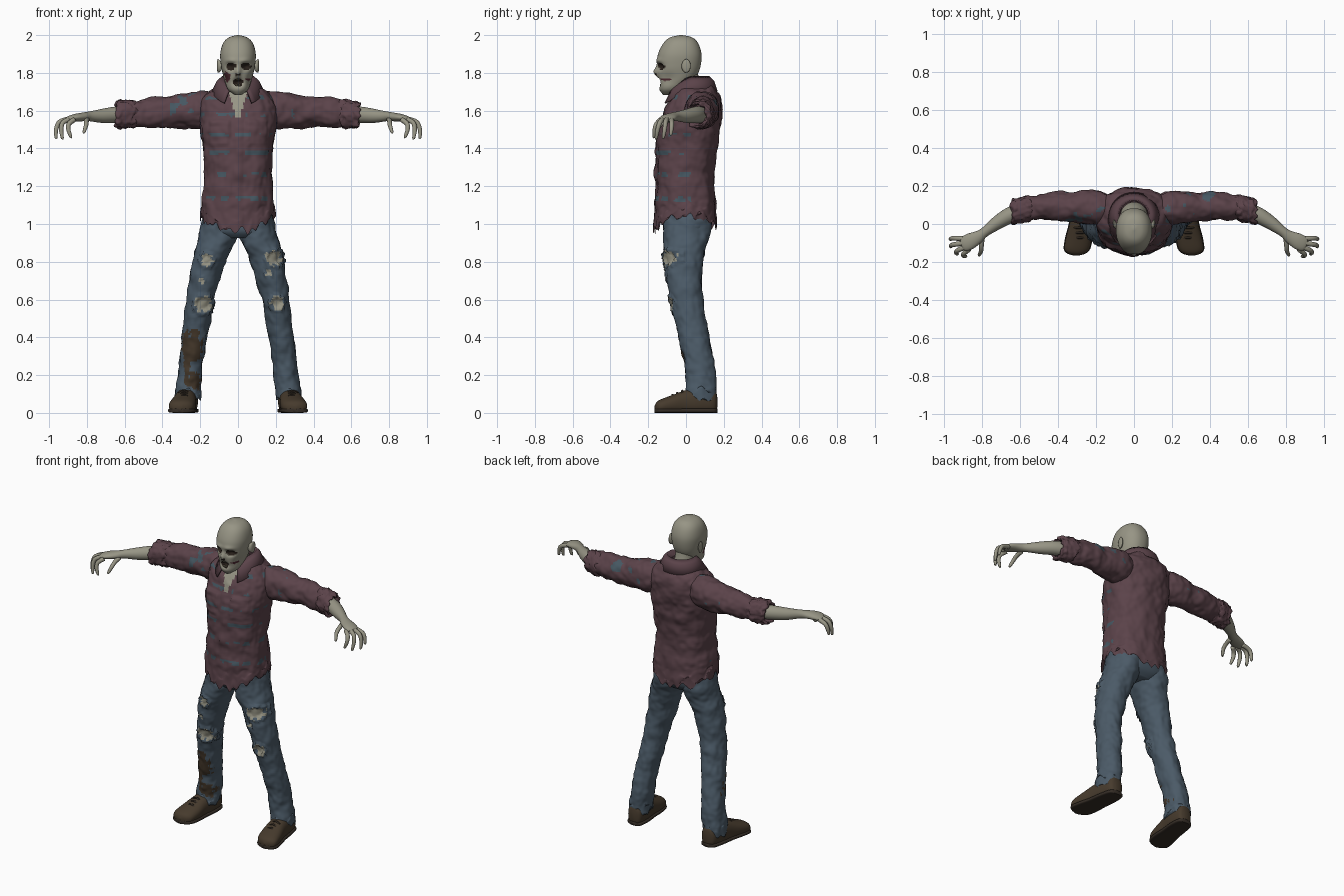
import bpy, bmesh, math, random
from mathutils import Vector, noise

random.seed(4)
cube = bpy.data.objects.get("Cube")
if cube:
    bpy.data.objects.remove(cube, do_unlink=True)


def material(name, r, g, b):
    m = bpy.data.materials.new(name)
    m.use_nodes = True
    m.diffuse_color = (r, g, b, 1)
    m.node_tree.nodes["Principled BSDF"].inputs["Base Color"].default_value = (r, g, b, 1)
    return m


SKIN = material("pale skin", .31, .30, .235)
SHIRT = material("maroon cloth", .105, .056, .068)
DENIM = material("blue denim", .07, .102, .135)
LEATHER = material("brown leather", .062, .043, .026)
SOLE = material("dark sole", .035, .026, .019)
TEAL = material("faded teal", .06, .095, .12)
MUD = material("dried mud", .06, .04, .024)
HOLLOW = material("dark hollow", .022, .015, .011)
GORE = material("raw flesh", .075, .022, .03)
TEETH = material("old teeth", .25, .22, .14)
X, Y, Z = Vector((1, 0, 0)), Vector((0, 1, 0)), Vector((0, 0, 1))


def finish(name, bm, mats):
    me = bpy.data.meshes.new(name)
    for f in bm.faces:
        f.smooth = True
    bm.to_mesh(me)
    bm.free()
    for m in mats:
        me.materials.append(m)
    ob = bpy.data.objects.new(name, me)
    bpy.context.collection.objects.link(ob)
    return ob


def spline(secs, steps):
    """Smooth interpolation through the cross-sections."""
    out = []
    for i in range(len(secs) - 1):
        a, b, c, d = (secs[max(i - 1, 0)], secs[i], secs[i + 1], secs[min(i + 2, len(secs) - 1)])
        for k in range(steps):
            t = k / steps
            out.append([q + t * ((r - p) / 2 + t * (p - 2.5 * q + 2 * r - s / 2
                        + t * (1.5 * (q - r) + (s - p) / 2)))
                        for p, q, r, s in zip(a, b, c, d)])
    return out + [list(secs[-1])]


def loft(name, secs, mats, ref, axis=None, seg=24, steps=4, power=2, side=1,
         wrinkle=0, warp=None, paint=None, caps=True):
    """Skin elliptical sections (x, y, z, radius_u, radius_v)."""
    rows = spline(secs, steps)
    bm, rings = bmesh.new(), []
    for i, (x, y, z, a, b) in enumerate(rows):
        t = axis or (Vector(rows[min(i + 1, len(rows) - 1)][:3]) - Vector(rows[max(i - 1, 0)][:3])).normalized()
        u = (ref - t * ref.dot(t)).normalized()
        v = t.cross(u)
        ring = []
        for k in range(seg):
            w = math.tau * k / seg
            c, s = [math.copysign(abs(q) ** (2 / power), q) for q in (math.cos(w), math.sin(w))]
            p = Vector((x, y, z)) + u * a * c + v * b * s
            ring.append(bm.verts.new((p.x * side, p.y, p.z)))
        rings.append(ring)
    for r, q in zip(rings, rings[1:]):
        for k in range(seg):
            bm.faces.new((r[k], r[(k + 1) % seg], q[(k + 1) % seg], q[k]))
    if caps:
        bm.faces.new(rings[0])
        bm.faces.new(rings[-1])
    bmesh.ops.recalc_face_normals(bm, faces=bm.faces)
    bm.normal_update()
    normals = [v.normal.copy() for v in bm.verts]
    for v, n in zip(bm.verts, normals):
        if wrinkle:
            v.co += n * wrinkle * (noise.noise(v.co * 13) + .45 * noise.noise(v.co * 34))
        if warp:
            v.co = warp(v.co.copy(), n)
    bm.normal_update()
    if paint:
        for f in bm.faces:
            f.material_index = paint(f.calc_center_median(), f.normal)
    return finish(name, bm, mats)


def bump(u, v, cu, cv, ru, rv):
    return math.exp(-((u - cu) / ru) ** 2 - ((v - cv) / rv) ** 2)


def inside(u, v, cu, cv, ru, rv, p, rough=.3):
    return math.hypot((u - cu) / ru, (v - cv) / rv) + rough * noise.noise(p * 45) < 1


# Head: hollow eyes, sunken cheeks, open mouth
def head_warp(p, n):
    ax = abs(p.x)
    p.x *= 1 - .13 * bump(p.y, p.z, -.1, 1.765, .04, .03)
    if n.y < 0:
        p.y += .026 * bump(ax, p.z, .04, 1.833, .022, .018) + .03 * bump(p.x, p.z, 0, 1.75, .022, .018)
        p.y -= .02 * bump(p.x, p.z, 0, 1.805, .014, .025) + .008 * bump(ax, p.z, .035, 1.865, .03, .012)
    return p


def head_paint(c, n):
    ax = abs(c.x)
    if c.y < -.07:
        if inside(ax, c.z, .041, 1.834, .027, .02, c) or inside(c.x, c.z, 0, 1.751, .028, .021, c):
            return 1
        if inside(ax, c.z, .009, 1.79, .007, .008, c):
            return 1
        if inside(c.y, c.z, -.108, 1.778, .032, .026, c, .7) and (c.x < 0 or c.z < 1.77):
            return 2
    return 0


loft("head", [(0, -.125 + .035, 1.683, .018, .03), (0, -.08, 1.71, .052, .06), (0, -.06, 1.75, .07, .085),
              (0, -.045, 1.79, .08, .105), (0, -.038, 1.84, .09, .116), (0, -.033, 1.90, .094, .115),
              (0, -.028, 1.955, .08, .093), (0, -.026, 1.987, .05, .06), (0, -.026, 2, .006, .007)],
     [SKIN, HOLLOW, GORE], X, Z, seg=88, steps=9, power=2.25, warp=head_warp, paint=head_paint)
loft("neck", [(0, .05, 1.58, .085, .07), (0, .045, 1.68, .062, .06), (0, .015, 1.75, .056, .058),
              (0, .0, 1.82, .06, .06)], [SKIN], X, Z, steps=3)
for s, label in ((1, "left"), (-1, "right")):
    loft(label + "_ear", [(.088, -.012, 1.835, .012, .022), (.1, -.002, 1.836, .021, .034),
                          (.108, .004, 1.838, .02, .034), (.112, .005, 1.838, .006, .012)],
         [SKIN], Y, X, seg=16, steps=3, side=s)
for row, z in (("upper", 1.766), ("lower", 1.736)):
    for i in range(-2, 3):
        loft(f"{row}_tooth_{i + 3}", [(i * .008, -.134 + .002 * i * i, z - .006, .003, .003),
                                      (i * .008, -.134 + .002 * i * i, z + .006, .0035, .003)],
             [TEETH], X, Z, seg=8, steps=1, power=4)


# Shirt body: raised pockets and placket, ragged tails, open throat
def shirt_warp(p, n):
    if n.y < -.3:
        if abs(abs(p.x) - .1) < .052 and 1.42 < p.z < 1.555:
            p.y -= .007 + .004 * (p.z > 1.525)
        elif abs(p.x) < .016 and p.z < 1.56:
            p.y -= .006
    w = max(0, (1.13 - p.z) / .13)
    p.z += w * (.065 * min(1, abs(p.x) / .19) ** 2 - .02 + .045 * noise.noise(p * 30))
    return p


def shirt_paint(c, n):
    if c.z > 1.56 and c.y < .06 and abs(c.x) < .008 + .3 * (c.z - 1.56):
        return 1
    stripe = any(abs(c.z - z) < .011 for z in (1.13, 1.26, 1.375, 1.475, 1.58, 1.67))
    if stripe and c.y < .03 and noise.noise(c * 17) > .12:
        return 2
    return 0


loft("shirt_body", [(0, .0, .99, .196, .163), (0, -.002, 1.1, .19, .158), (0, -.004, 1.25, .18, .154),
                    (0, .005, 1.4, .186, .16), (0, .021, 1.52, .203, .161), (0, .041, 1.62, .202, .146),
                    (0, .052, 1.68, .176, .123), (0, .05, 1.722, .12, .098), (0, .047, 1.74, .07, .075)],
     [SHIRT, SKIN, TEAL], X, Z, seg=128, steps=12, power=2.35, wrinkle=.011,
     warp=shirt_warp, paint=shirt_paint, caps=False)

# Folded collar with two points at the front
bm, strips = bmesh.new(), []
for i in range(33):
    a = math.radians(-90 + 24 + (360 - 48) * i / 32)
    f = max(0, -math.sin(a)) ** 2
    strips.append([bm.verts.new((rx * math.cos(a), .042 + ry * math.sin(a), z)) for rx, ry, z in (
        (.078, .08, 1.70 - .05 * f), (.086, .085 + .015 * f, 1.775 - .045 * f),
        (.105, .1 + .03 * f, 1.755 - .055 * f), (.132 + .05 * f, .118 + .055 * f, 1.70 - .075 * f))])
for p, q in zip(strips, strips[1:]):
    for k in range(3):
        bm.faces.new((p[k], q[k], q[k + 1], p[k + 1]))
collar = finish("collar", bm, [SHIRT])
collar.modifiers.new("thickness", "SOLIDIFY").thickness = .008


# Sleeves with torn rolled cuffs, forearms and clawed hands
def sleeve_paint(c, n):
    if c.x > 0 and c.y > .08 and inside(c.x, c.z, .39, 1.635, .035, .03, c, .2):
        return 1
    return int(n.z > -.2 and noise.noise(c * 21) > .42 and abs(c.x) < .36)


def torn_cuff(p, n):
    return p + n * .012 * noise.noise(p * 55) + X * .012 * noise.noise(p * 38)


FINGERS = {
    "little": [(.895, -.078, 1.553), (.945, -.075, 1.535), (.962, -.077, 1.505), (.967, -.08, 1.475)],
    "ring": [(.895, -.1, 1.556), (.945, -.108, 1.54), (.963, -.113, 1.5), (.963, -.12, 1.458)],
    "middle": [(.885, -.12, 1.556), (.926, -.138, 1.538), (.936, -.15, 1.5), (.93, -.158, 1.455)],
    "index": [(.868, -.133, 1.552), (.895, -.155, 1.53), (.898, -.166, 1.5), (.885, -.17, 1.462)],
    "thumb": [(.8, -.075, 1.553), (.803, -.115, 1.54), (.805, -.142, 1.52), (.815, -.163, 1.487)]}
for s, label in ((1, "left"), (-1, "right")):
    loft(label + "_sleeve", [(.1, .07, 1.605, .075, .088), (.2, .085, 1.602, .09, .1), (.3, .09, 1.597, .08, .09),
                             (.42, .095, 1.59, .073, .08), (.52, .088, 1.585, .064, .073), (.6, .075, 1.58, .058, .065)],
         [SHIRT, TEAL], Y, X, seg=56, steps=12, side=s, wrinkle=.013, paint=sleeve_paint)
    loft(label + "_cuff", [(.535, .085, 1.584, .058, .066), (.56, .082, 1.583, .069, .077),
                           (.605, .072, 1.58, .068, .075), (.638, .064, 1.578, .064, .07), (.645, .062, 1.578, .05, .055),
                           (.62, .068, 1.58, .042, .045)],
         [SHIRT], Y, X, seg=48, steps=5, side=s, wrinkle=.008, warp=torn_cuff, caps=False)
    loft(label + "_forearm", [(.57, .08, 1.58, .04, .045), (.65, .048, 1.578, .042, .043), (.72, .006, 1.572, .036, .037),
                              (.785, -.042, 1.57, .026, .026), (.82, -.068, 1.567, .033, .023), (.865, -.092, 1.562, .042, .02),
                              (.9, -.108, 1.555, .036, .014), (.908, -.111, 1.553, .01, .005)],
         [SKIN], Y, seg=24, steps=5, side=s)
    for finger, path in FINGERS.items():
        radii = (.014, .0125, .0115, .008)
        tip = Vector(path[-1]) - Z * .006
        secs = [(*p, r, r) for p, r in zip(path, radii)] + [(*tip, .002, .002)]
        loft(f"{label}_{finger}_finger", secs, [SKIN], Y + X * .3, seg=12, steps=4, side=s)

# Jeans: seat plus two splayed legs with torn holes and mud
HOLES = [(-.165, .81, .034), (-.185, .575, .044), (.19, .82, .042), (.205, .58, .034), (.16, .74, .018), (-.19, .7, .014)]
STAINS = [(-.245, .35, .055, .09), (-.24, .17, .045, .045), (-.27, .26, .02, .06)]


def leg_warp(p, n):
    for x, z, r in HOLES:
        d = math.hypot(p.x - x, p.z - z) / r
        if n.y < 0 and d < 1.35:
            p += n * (-.008 if d < .8 else .014 * random.random())
    if p.z < .12:
        p.z += .03 * noise.noise(p * 30)
    return p


def leg_paint(c, n):
    if n.y < .1:
        if any(inside(c.x, c.z, x, z, r, r, c, .5) for x, z, r in HOLES):
            return 1
        if any(inside(c.x, c.z, *e, c, .6) for e in STAINS):
            return 2
    return 0


loft("jeans_seat", [(0, .01, 1.12, .165, .13), (0, .01, 1.02, .188, .13), (0, .003, .96, .185, .122),
                    (0, .0, .925, .1, .09)], [DENIM], X, Z, seg=48, steps=5, power=2.4)
SHOE = [(.262, .166, .055, .015, .025), (.264, .15, .06, .045, .065), (.27, .08, .062, .058, .075),
        (.28, .0, .055, .06, .066), (.29, -.07, .045, .068, .05), (.3, -.13, .035, .066, .038),
        (.303, -.155, .03, .045, .028), (.304, -.166, .028, .01, .01)]


def shoe_warp(p, n):
    p.z = max(p.z, .014)
    return p


for s, label in ((1, "left"), (-1, "right")):
    loft(label + "_trouser_leg", [(.09, .01, 1.05, .09, .125), (.105, .002, .94, .102, .12), (.153, -.01, .8, .088, .1),
                                  (.198, .002, .6, .073, .084), (.23, .042, .4, .067, .082),
                                  (.254, .08, .2, .064, .079), (.267, .078, .075, .068, .08)],
         [DENIM, SKIN, MUD], X, Z, seg=72, steps=18, side=s, power=2.15, wrinkle=.01,
         warp=leg_warp, paint=leg_paint)
    loft(label + "_shoe", SHOE, [LEATHER], X, -Y, seg=32, steps=5, power=2.3, side=s, warp=shoe_warp)
    loft(label + "_sole", [(x, y, .012, a + .004, .012) for x, y, z, a, b in SHOE],
         [SOLE], X, -Y, seg=32, steps=4, power=4, side=s)
    for i in range(3):
        y = -.02 - i * .026
        z = .118 - i * .011
        loft(f"{label}_lace_{i + 1}", [(.255, y, z - .014, .005, .005), (.285, y, z, .006, .005),
                                       (.315, y, z - .014, .005, .005)], [SOLE], Y, seg=8, steps=3, side=s)
